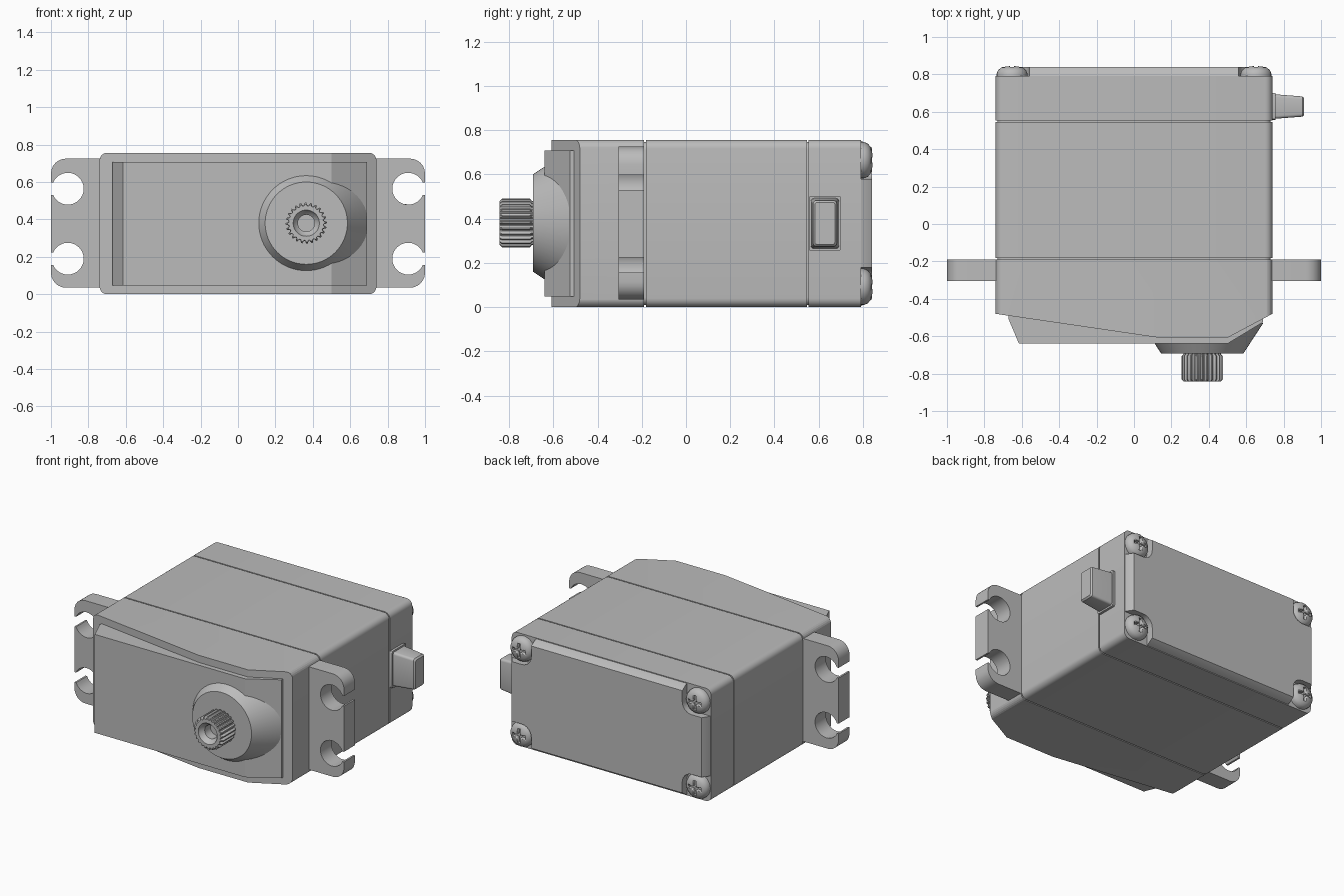
import bpy, bmesh
from math import sin, cos, pi, radians, asin
from mathutils import Vector

if "Cube" in bpy.data.objects:
    bpy.data.objects.remove(bpy.data.objects["Cube"], do_unlink=True)

ZC = 0.378          # height of the case centre line
HX, HZ = 0.74, 0.378  # half width and half height of the case

grey = bpy.data.materials.new("case_grey")
grey.use_nodes = True
grey.diffuse_color = (0.5, 0.5, 0.5, 1)
grey.node_tree.nodes["Principled BSDF"].inputs["Base Color"].default_value = (0.5, 0.5, 0.5, 1)


def finish(name, bm, angle=30):
    bmesh.ops.recalc_face_normals(bm, faces=bm.faces[:])
    mesh = bpy.data.meshes.new(name)
    bm.to_mesh(mesh)
    bm.free()
    mesh.materials.append(grey)
    mesh.shade_smooth()
    mesh.set_sharp_from_angle(angle=radians(angle))
    obj = bpy.data.objects.new(name, mesh)
    bpy.context.collection.objects.link(obj)
    return obj


def loft(loops):
    """Closed skin through point loops of equal length, capped at both ends."""
    bm = bmesh.new()
    rings = [[bm.verts.new(p) for p in loop] for loop in loops]
    n = len(rings[0])
    for a, b in zip(rings, rings[1:]):
        for i in range(n):
            j = (i + 1) % n
            bm.faces.new((a[i], a[j], b[j], b[i]))
    bm.faces.new(rings[0])
    bm.faces.new(rings[-1])
    return bm


def arc(cx, cz, r, start, end, steps):
    return [(cx + r * cos(radians(start + (end - start) * i / steps)),
             cz + r * sin(radians(start + (end - start) * i / steps)))
            for i in range(steps + 1)]


def rounded_rect(hx, hz, r, steps=6):
    pts = []
    for sx, sz, a in ((1, 1, 0), (-1, 1, 90), (-1, -1, 180), (1, -1, 270)):
        pts += arc(sx * (hx - r), sz * (hz - r), r, a, a + 90, steps)
    return pts


def at_y(pts, y, cx=0, cz=ZC):
    return [(cx + u, y, cz + v) for u, v in pts]


def lathe_y(profile, cx, cz, n=48):
    """Loops for a turned part, from (radius, y) pairs."""
    return [at_y(arc(0, 0, r, 0, 360 * (n - 1) / n, n - 1), y, cx, cz) for r, y in profile]


# Case: three shells with thin seams over a slightly smaller core
shell = rounded_rect(HX, HZ, 0.04)
finish("middle_case", loft([at_y(shell, -0.181), at_y(shell, 0.546)]))
finish("rear_case", loft([at_y(shell, 0.554), at_y(shell, 0.79)]))
core = rounded_rect(HX - 0.01, HZ - 0.01, 0.035)
finish("case_core", loft([at_y(core, -0.25), at_y(core, 0.6)]))

# Front case, trimmed by two slanting planes
bm = loft([at_y(shell, -0.608), at_y(shell, -0.189)])
for p, q in (((-0.74, -0.48), (0.1, -0.603)), ((0.5, -0.608), (0.74, -0.48))):
    normal = Vector((q[1] - p[1], p[0] - q[0], 0))
    cut = bmesh.ops.bisect_plane(bm, geom=bm.verts[:] + bm.edges[:] + bm.faces[:],
                                 plane_co=(p[0], p[1], 0), plane_no=normal, clear_outer=True)
    rim = [e for e in cut["geom_cut"] if isinstance(e, bmesh.types.BMEdge)]
    bmesh.ops.holes_fill(bm, edges=rim)
finish("front_case", bm, 12)

# Raised gearbox cover on the front
cover = [(-0.67, -0.42), (-0.67, -0.51), (-0.615, -0.64), (0.5, -0.64),
         (0.69, -0.525), (0.69, -0.42)]
finish("gearbox_cover", loft([[(x, y, z) for x, y in cover] for z in (0.048, 0.708)]), 12)

# Conical boss around the output shaft
SX, SZ = 0.365, 0.38
finish("shaft_boss", loft(lathe_y([(0.326, -0.53), (0.22, -0.692)], SX, SZ, 64)))

# Toothed output shaft with a countersunk hole
TEETH = 24
N = TEETH * 4


def teeth(outer, inner):
    return [((outer if i % 4 < 2 else inner) * cos(2 * pi * i / N),
             (outer if i % 4 < 2 else inner) * sin(2 * pi * i / N)) for i in range(N)]


loops = [at_y(teeth(r, s), y, SX, SZ) for r, s, y in
         ((0.1, 0.092, -0.68), (0.1, 0.092, -0.697), (0.11, 0.095, -0.705),
          (0.11, 0.095, -0.832), (0.1, 0.092, -0.842))]
loops += lathe_y([(0.07, -0.842), (0.062, -0.825), (0.045, -0.81), (0.045, -0.75)], SX, SZ, N)
finish("output_shaft", loft(loops))

# Mounting tabs with open keyhole slots
hole_r, slot = 0.085, 0.034
open_angle = math_angle = asin(slot / hole_r) * 180 / pi
tab = [(0.7, 0.035)] + arc(0.92, 0.115, 0.08, -90, 0, 6)
for z in (0.19, 0.564):
    tab.append((1.0, z - slot))
    tab += arc(0.91, z, hole_r, -open_angle, open_angle - 360, 28)
    tab.append((1.0, z + slot))
tab += arc(0.92, 0.645, 0.08, 0, 90, 6) + [(0.7, 0.725)]
for side, name in ((1, "left_mounting_tab"), (-1, "right_mounting_tab")):
    outline = [(side * x, z) for x, z in tab]
    finish(name, loft([at_y(outline, y, 0, 0) for y in (-0.305, -0.189)]))


# Rear lid: chamfered plate with a rounded notch at each corner
def lid(inset):
    hx, hz, nx, nz, r = HX - inset, HZ - inset, 0.56, 0.2, 0.07
    quarter = [(hx, nz)] + arc(nx + r, nz + r, r, 270, 180, 6) + [(nx, hz)]
    pts = []
    for sx, sz in ((1, 1), (-1, 1), (-1, -1), (1, -1)):
        part = [(sx * x, sz * z) for x, z in quarter]
        pts += part if sx * sz > 0 else part[::-1]
    return pts


finish("rear_lid", loft([at_y(lid(0.004), 0.78), at_y(lid(0.006), 0.795), at_y(lid(0.035), 0.84)]))

# Domed screws with a cross recess, sharing one mesh
dome = [(0.082, 0.78), (0.082, 0.805), (0.075, 0.822), (0.058, 0.836), (0.03, 0.843), (0.008, 0.844)]
screw = finish("rear_screw_1", loft(lathe_y(dome, 0, 0, 32)))
w, l = 0.011, 0.048
cross = [(w, w), (w, l), (-w, l), (-w, w), (-l, w), (-l, -w),
         (-w, -w), (-w, -l), (w, -l), (w, -w), (l, -w), (l, w)]
cutter = finish("cross_cutter", loft([at_y(cross, y, 0, 0) for y in (0.818, 0.87)]))
cutter.hide_render = True
mod = screw.modifiers.new("recess", "BOOLEAN")
mod.operation, mod.solver, mod.object = "DIFFERENCE", "EXACT", cutter
bpy.context.view_layer.update()
cut_mesh = bpy.data.meshes.new_from_object(screw.evaluated_get(bpy.context.evaluated_depsgraph_get()))
screw.modifiers.clear()
screw.data = cut_mesh
bpy.data.objects.remove(cutter, do_unlink=True)
spots = [(sx * 0.652, 0, ZC + sz * 0.286) for sx in (1, -1) for sz in (1, -1)]
screw.location = spots[0]
for i, spot in enumerate(spots[1:], 2):
    other = bpy.data.objects.new(f"rear_screw_{i}", cut_mesh)
    other.location = spot
    bpy.context.collection.objects.link(other)


# Cable outlet on the left side: flange and tapered plug
def outlet(name, steps):
    loops = [[(x, 0.628 + u, ZC + v) for u, v in rounded_rect(hy, hz, r, 3)]
             for x, hy, hz, r in steps]
    finish(name, loft(loops))


outlet("cable_flange", [(0.7, 0.073, 0.125, 0.012), (0.756, 0.073, 0.125, 0.012)])
outlet("cable_plug", [(0.74, 0.064, 0.115, 0.015), (0.77, 0.064, 0.113, 0.015),
                      (0.9, 0.054, 0.104, 0.015), (0.91, 0.045, 0.095, 0.01)])
